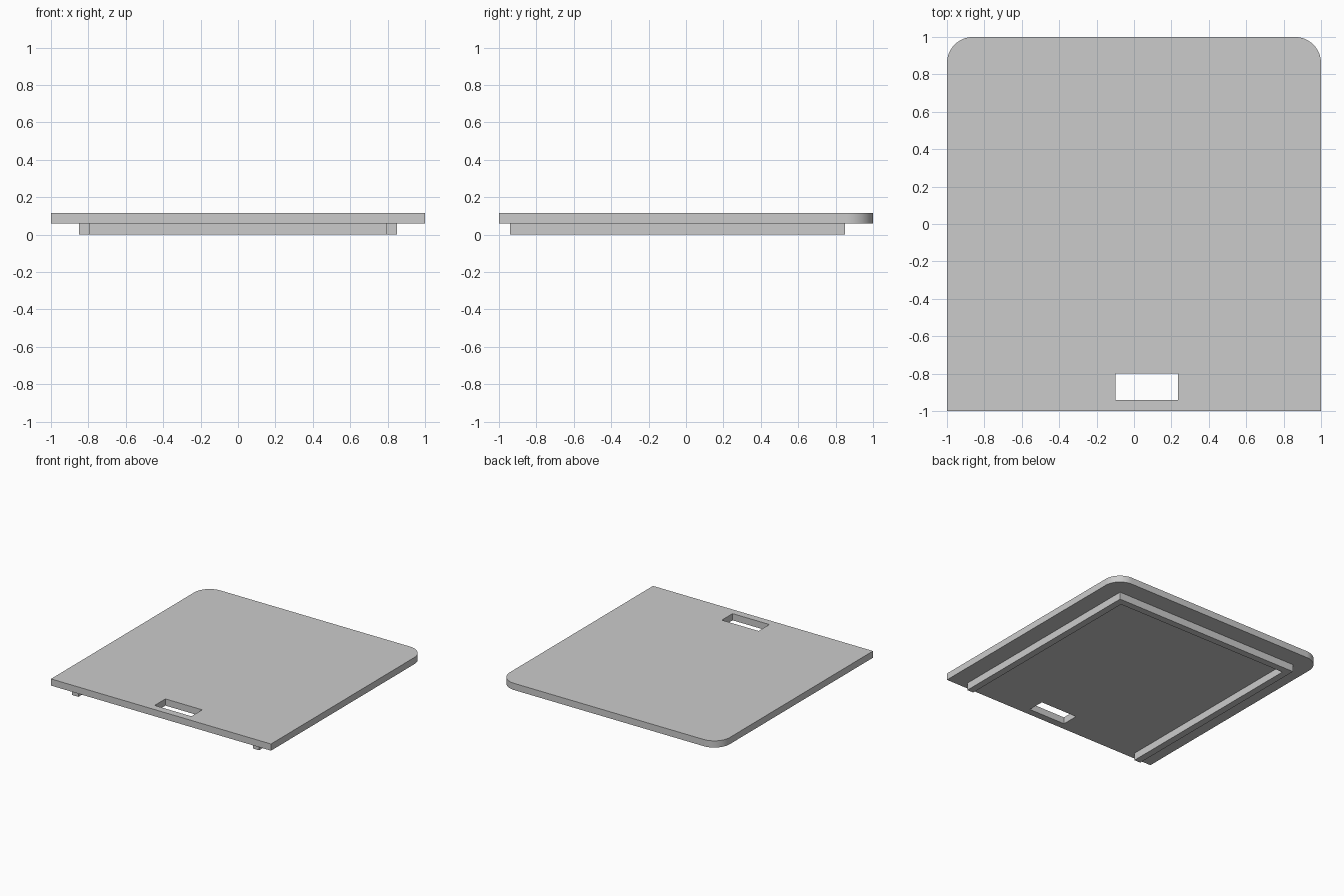
import bpy
from math import sin, cos, pi, radians

cube = bpy.data.objects.get("Cube")
if cube:
    bpy.data.objects.remove(cube, do_unlink=True)

grey = bpy.data.materials.new("light grey")
grey.use_nodes = True
COLOUR = (0.6, 0.6, 0.6, 1)
grey.diffuse_color = COLOUR
grey.node_tree.nodes["Principled BSDF"].inputs["Base Color"].default_value = COLOUR


def slab(name, outlines, z0, z1):
    """Extrude flat closed outlines; an outline inside another is a hole."""
    curve = bpy.data.curves.new(name, "CURVE")
    curve.dimensions = "2D"
    curve.fill_mode = "BOTH"
    curve.extrude = (z1 - z0) / 2
    for points in outlines:
        spline = curve.splines.new("POLY")
        spline.points.add(len(points) - 1)
        for p, (x, y) in zip(spline.points, points):
            p.co = (x, y, 0, 1)
        spline.use_cyclic_u = True
    obj = bpy.data.objects.new(name, curve)
    bpy.context.collection.objects.link(obj)
    obj.location.z = (z0 + z1) / 2
    bpy.ops.object.select_all(action="DESELECT")
    obj.select_set(True)
    bpy.context.view_layer.objects.active = obj
    bpy.ops.object.convert(target="MESH")
    obj = bpy.context.object
    obj.data.materials.clear()
    obj.data.materials.append(grey)
    # weld the caps to the walls
    bpy.ops.object.mode_set(mode="EDIT")
    bpy.ops.mesh.select_all(action="SELECT")
    bpy.ops.mesh.remove_doubles(threshold=0.0005)
    bpy.ops.mesh.normals_make_consistent(inside=False)
    bpy.ops.object.mode_set(mode="OBJECT")
    bpy.ops.object.shade_smooth_by_angle(angle=radians(30))
    return obj


def rect(x0, x1, y0, y1):
    return [(x0, y0), (x1, y0), (x1, y1), (x0, y1)]


# Lid panel: square front corners, rounded back corners, finger slot
R, STEPS = 0.14, 16
arc = [(1 - R + R * cos(a), 1 - R + R * sin(a))
       for a in (pi / 2 * i / STEPS for i in range(STEPS + 1))]
outline = [(-1, -1), (1, -1)] + arc + [(-x, y) for x, y in reversed(arc)]
slab("lid_panel", [outline, rect(-0.1, 0.235, -0.94, -0.8)], 0.06, 0.115)

# U-shaped locating rim below, open at the front
OUT, INN, FRONT = 0.85, 0.793, -0.94
half = [(INN, INN), (INN, FRONT), (OUT, FRONT), (OUT, OUT)]
slab("locating_rim", [half + [(-x, y) for x, y in reversed(half)]], 0, 0.06)
